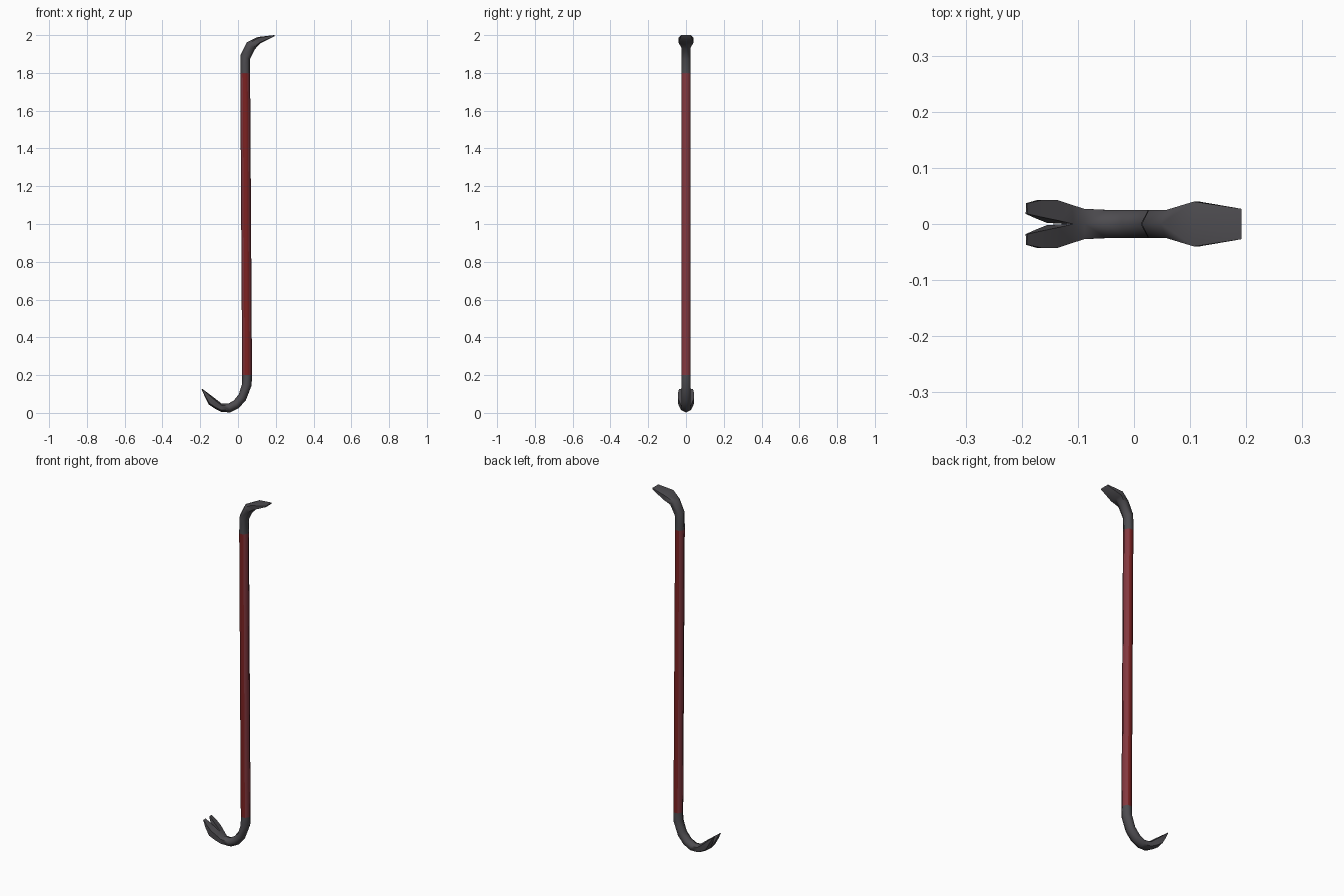
import bpy, bmesh, math

if "Cube" in bpy.data.objects:
    bpy.data.objects.remove(bpy.data.objects["Cube"])


def material(name, rgb):
    m = bpy.data.materials.new(name)
    m.diffuse_color = (*rgb, 1)
    m.use_nodes = True
    m.node_tree.nodes["Principled BSDF"].inputs["Base Color"].default_value = m.diffuse_color
    return m


GREY = material("dark steel", (0.075, 0.072, 0.08))
RED = material("red paint", (0.20, 0.016, 0.016))
PALE = material("worn red paint", (0.23, 0.04, 0.05))


def bar(name, rows, mats, cap_start=False, cap_end=False):
    """Loft half of a six-sided bar, mirrored across y = 0.
    Row: outer x,z, inner x,z, half width, shoulder inset, slot half widths."""
    bm = bmesh.new()
    rings = []
    for ox, oz, ix, iz, w, f, so, si in rows:
        def at(t, y):
            return bm.verts.new((ox + (ix - ox) * t, y, oz + (iz - oz) * t))
        rings.append([at(0, so), at(f, w), at(1 - f, w), at(1, si)])
    for k in range(len(rings) - 1):
        a, b = rings[k], rings[k + 1]
        for i in range(3):
            face = bm.faces.new((a[i], a[i + 1], b[i + 1], b[i]))
            face.material_index = 0 if i == 1 or len(mats) == 1 else 1
        if rows[k][6] + rows[k + 1][6] > 0:      # wall of the claw slot
            bm.faces.new((a[3], a[0], b[0], b[3]))
    if cap_start:
        bm.faces.new(rings[0])
    if cap_end:
        bm.faces.new(rings[-1])
    bmesh.ops.recalc_face_normals(bm, faces=bm.faces)
    # make sure the outward side is +y on this half
    if sum(f.normal.y * f.calc_area() for f in bm.faces if f.calc_center_median().y > 0.015) < 0:
        bmesh.ops.reverse_faces(bm, faces=bm.faces)
    me = bpy.data.meshes.new(name)
    bm.to_mesh(me)
    bm.free()
    for m in mats:
        me.materials.append(m)
    ob = bpy.data.objects.new(name, me)
    bpy.context.collection.objects.link(ob)
    bpy.ops.object.select_all(action='DESELECT')
    ob.select_set(True)
    bpy.context.view_layer.objects.active = ob
    bpy.ops.object.shade_smooth_by_angle(angle=math.radians(65))
    mir = ob.modifiers.new("mirror", 'MIRROR')
    mir.use_axis = (False, True, False)
    mir.merge_threshold = 0.0005
    return ob


W = 0.025
LOW = (0.074, 0.20, 0.022, 0.20, W, 0.25, 0, 0)
HIGH = (0.064, 1.80, 0.012, 1.80, W, 0.25, 0, 0)

# painted shaft
bar("shaft", [LOW, HIGH], [RED, PALE])

# curved hook with a forked nail claw
bar("lower_hook", [
    LOW,
    (0.072, 0.145, 0.022, 0.155, W, 0.25, 0, 0),
    (0.042, 0.068, 0.004, 0.098, W, 0.25, 0, 0),
    (0.005, 0.026, -0.022, 0.066, W, 0.25, 0, 0),
    (-0.042, 0.002, -0.050, 0.050, W, 0.25, 0, 0),
    (-0.090, 0.006, -0.088, 0.050, 0.027, 0.22, 0, 0),
    (-0.122, 0.022, -0.108, 0.066, 0.034, 0.18, 0, 0),
    (-0.155, 0.045, -0.134, 0.086, 0.043, 0.15, 0.002, 0.006),
    (-0.175, 0.085, -0.163, 0.108, 0.0425, 0.15, 0.010, 0.012),
    (-0.193, 0.125, -0.190, 0.128, 0.037, 0.15, 0.018, 0.018),
], [GREY], cap_end=True)

# bent flat pry blade
bar("upper_blade", [
    (0.012, 1.80, 0.064, 1.80, W, 0.25, 0, 0),
    (0.014, 1.895, 0.063, 1.872, W, 0.25, 0, 0),
    (0.048, 1.963, 0.090, 1.926, W, 0.22, 0, 0),
    (0.105, 1.990, 0.118, 1.956, 0.040, 0.14, 0, 0),
    (0.192, 2.000, 0.192, 1.993, 0.027, 0.10, 0, 0),
], [GREY], cap_end=True)
